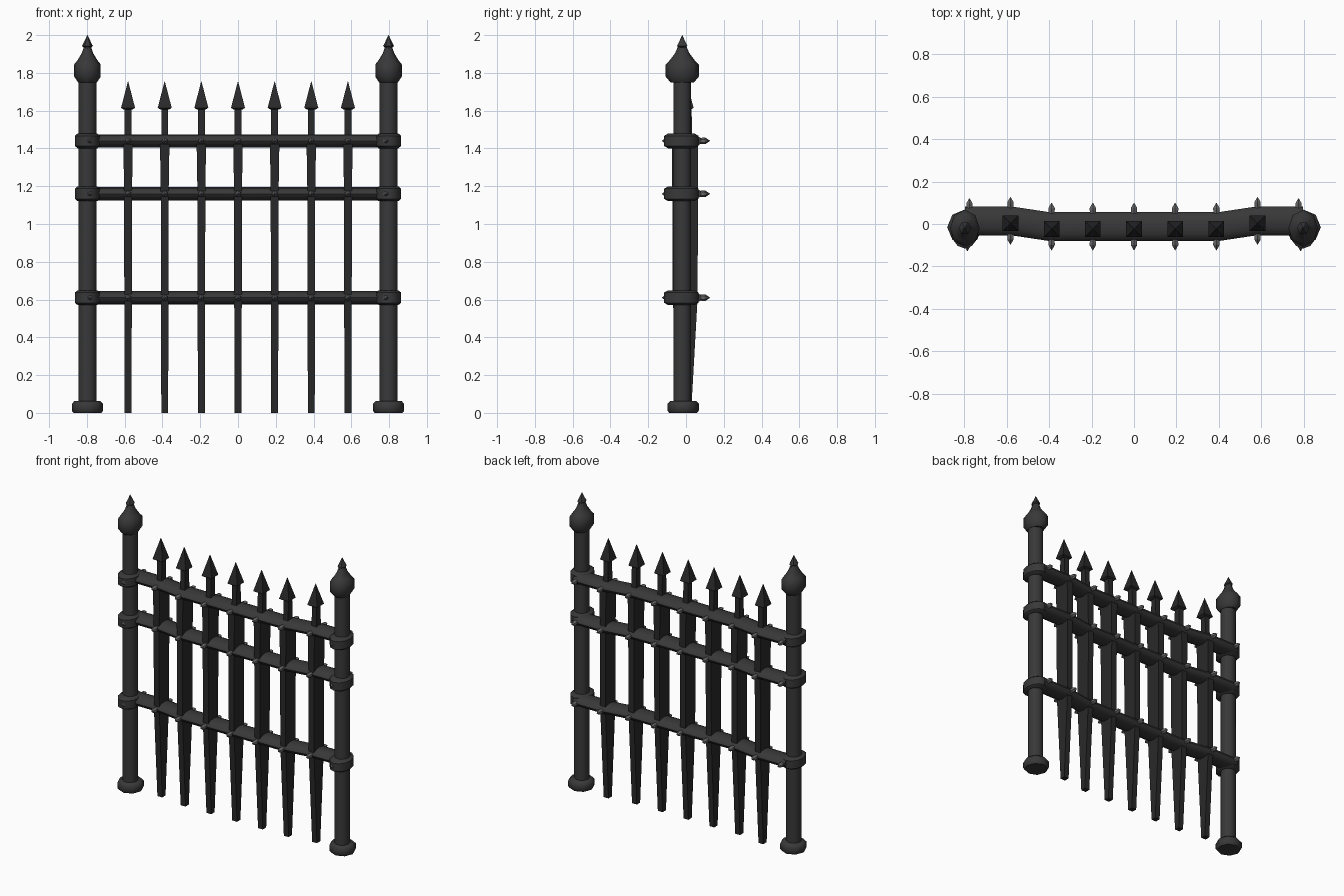
import bpy, bmesh, math
from mathutils import Vector

if "Cube" in bpy.data.objects:
    bpy.data.objects.remove(bpy.data.objects["Cube"])


def material(name, value):
    m = bpy.data.materials.new(name)
    m.use_nodes = True
    color = (value, value, value, 1)
    m.diffuse_color = color
    m.node_tree.nodes["Principled BSDF"].inputs["Base Color"].default_value = color
    return m


IRON = material("dark iron", 0.04)
BLACK = material("blackened iron", 0.022)
STEEL = material("worn steel", 0.13)

AXES = {"x": (Vector((0, 1, 0)), Vector((0, 0, 1))),
        "y": (Vector((0, 0, 1)), Vector((1, 0, 0))),
        "z": (Vector((1, 0, 0)), Vector((0, 1, 0)))}


def loft(name, rings, sides, mat, axis="z", turn=0.0, smooth=True):
    """Skin a row of elliptical rings: (centre, radius_a, radius_b)."""
    a, b = AXES[axis]
    bm = bmesh.new()
    loops = []
    for centre, ra, rb in rings:
        angles = [turn + math.tau * i / sides for i in range(sides)]
        loops.append([bm.verts.new(Vector(centre) + a * ra * math.cos(t) + b * rb * math.sin(t))
                      for t in angles])
    for low, high in zip(loops, loops[1:]):
        for i in range(sides):
            j = (i + 1) % sides
            bm.faces.new((low[i], low[j], high[j], high[i]))
    bm.faces.new(loops[0][::-1])
    bm.faces.new(loops[-1])
    bmesh.ops.remove_doubles(bm, verts=bm.verts, dist=0.0005)
    bmesh.ops.recalc_face_normals(bm, faces=bm.faces)
    mesh = bpy.data.meshes.new(name)
    bm.to_mesh(mesh)
    bm.free()
    mesh.materials.append(mat)
    ob = bpy.data.objects.new(name, mesh)
    bpy.context.collection.objects.link(ob)
    if smooth:
        bpy.ops.object.select_all(action="DESELECT")
        ob.select_set(True)
        bpy.context.view_layer.objects.active = ob
        bpy.ops.object.shade_smooth_by_angle(angle=math.radians(50))
    return ob


def upright(name, x, y, profile, sides, mat, stretch=1.0, **options):
    rings = [((x, y, z), r, r * stretch) for z, r in profile]
    return loft(name, rings, sides, mat, **options)


RAIL_Z = (0.61, 1.16, 1.44)
POST_Y = -0.02
PICKET_X = [i * 0.194 for i in range(-3, 4)]


def bow(x):
    """Depth of the rail centre line, stepping back toward the posts."""
    t = min(max((abs(x) - 0.4) / 0.17, 0), 1)
    return -0.012 + 0.027 * t


def stud(x, y, z, side):
    # short bulging spike pointing forward or back
    profile = ((-0.02, 0.012), (0.022, 0.017), (0.032, 0.017), (0.056, 0.001))
    rings = [((x, y + side * d, z), r, r) for d, r in profile]
    loft("stud", rings, 6, STEEL, axis="y", smooth=False)


# Posts with foot, cap and collars
for side, label in ((-1, "right"), (1, "left")):
    x = side * 0.797
    upright(label + "_post", x, POST_Y, ((0.03, 0.048), (1.79, 0.048)), 10, IRON)
    upright(label + "_foot", x, POST_Y + 0.005,
            ((0, 0.074), (0.012, 0.083), (0.048, 0.083), (0.064, 0.068)), 8, IRON)
    upright(label + "_cap", x, POST_Y,
            ((1.75, 0.05), (1.78, 0.07), (1.845, 0.07), (1.868, 0.052),
             (1.905, 0.03), (1.94, 0.018)), 8, IRON, stretch=1.25)
    upright(label + "_finial", x, POST_Y,
            ((1.93, 0.015), (1.942, 0.029), (1.955, 0.022), (2.0, 0.001)), 6, IRON, stretch=1.1)
    for z in RAIL_Z:
        upright(label + "_collar", x, POST_Y - 0.005,
                ((z - 0.039, 0.052), (z - 0.027, 0.067), (z + 0.027, 0.067), (z + 0.039, 0.052)),
                12, IRON, stretch=1.35)
        stud(side * 0.775, 0.065, z, 1)
        stud(side * 0.785, -0.072, z, -1)

# Rails with studs at every picket
for z in RAIL_Z:
    path = (-0.797, -0.74, -0.58, -0.4, 0.4, 0.58, 0.74, 0.797)
    loft("rail", [((x, bow(x), z), 0.068, 0.035) for x in path], 12, IRON, axis="x")
    for x in PICKET_X:
        for side in (-1, 1):
            stud(x, bow(x) + side * 0.056, z, side)

# Pickets: flat bars tapering to the ground, topped by spearheads
ROOT = math.sqrt(2)
for x in PICKET_X:
    y = bow(x)
    sections = ((0, 0.018, 0.018), (0.6, 0.02, 0.052), (1.18, 0.021, 0.055),
                (1.42, 0.025, 0.055), (1.46, 0.018, 0.024), (1.63, 0.018, 0.02))
    loft("picket", [((x, y - 0.006, z), w * ROOT, d * ROOT) for z, w, d in sections],
         4, BLACK, turn=math.pi / 4, smooth=False)
    upright("spearhead", x, y - 0.012,
            ((1.607, 0.025 * ROOT), (1.615, 0.037 * ROOT), (1.755, 0.001)),
            4, BLACK, turn=math.pi / 4, smooth=False)
